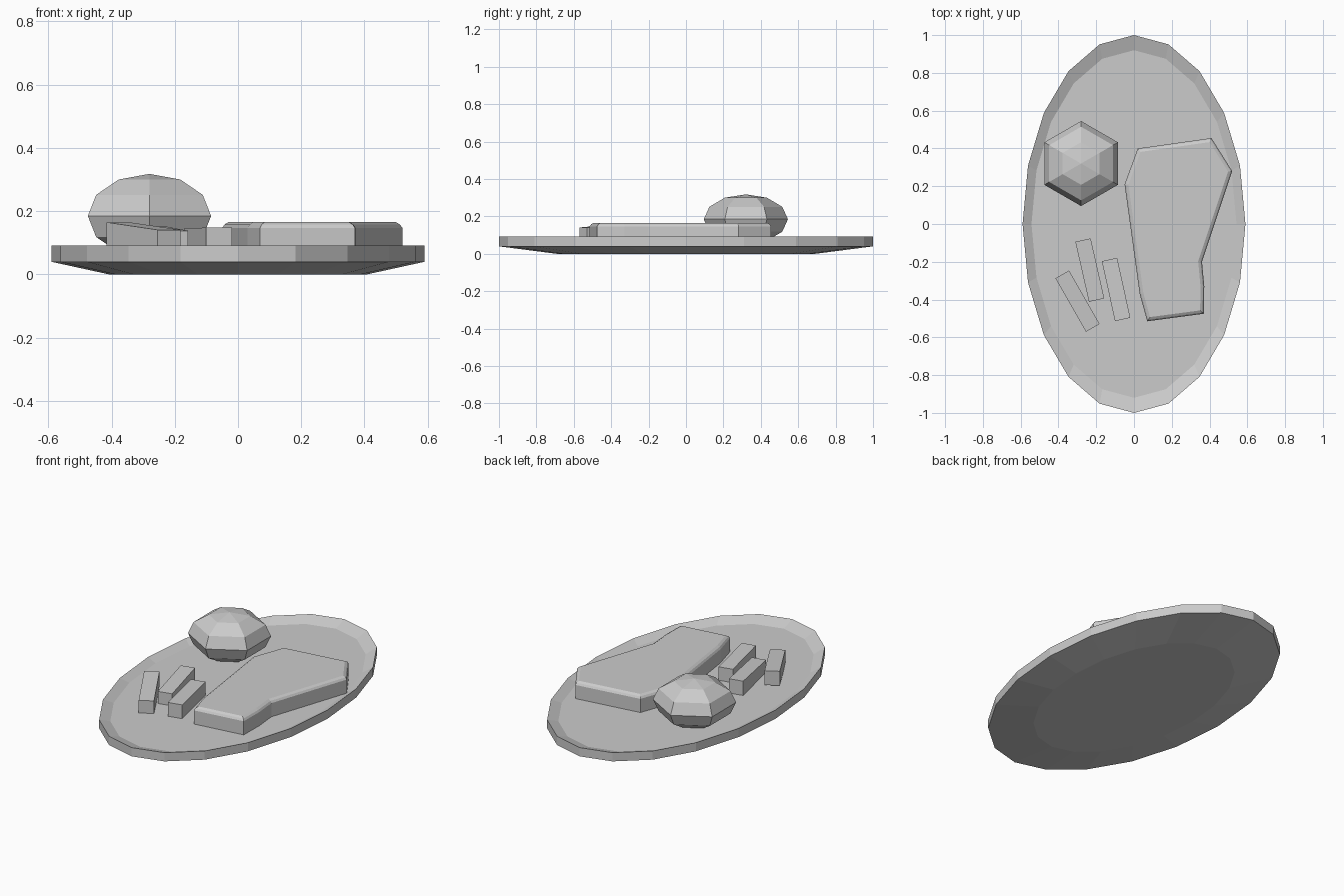
import bpy, bmesh, math
from mathutils import Vector

if "Cube" in bpy.data.objects:
    bpy.data.objects.remove(bpy.data.objects["Cube"])


def make_object(name, bm):
    bmesh.ops.recalc_face_normals(bm, faces=bm.faces)
    mesh = bpy.data.meshes.new(name)
    bm.to_mesh(mesh)
    bm.free()
    obj = bpy.data.objects.new(name, mesh)
    bpy.context.collection.objects.link(obj)
    return obj


def loft(name, loops):
    """Skin a stack of equal-length point loops and cap both ends."""
    bm = bmesh.new()
    rings = [[bm.verts.new(p) for p in loop] for loop in loops]
    n = len(rings[0])
    for a, b in zip(rings, rings[1:]):
        for i in range(n):
            j = (i + 1) % n
            bm.faces.new((a[i], a[j], b[j], b[i]))
    bm.faces.new(rings[0][::-1])
    bm.faces.new(rings[-1])
    return make_object(name, bm)


def ellipse(scale, z, sides=20):
    return [(0.59 * scale * math.cos(2 * math.pi * i / sides),
             scale * math.sin(2 * math.pi * i / sides), z) for i in range(sides)]


# Oval plate: foot, sloped underside, upright rim, shallow dished top
loft("plate", [ellipse(s, z) for s, z in
               [(0.69, 0), (1, 0.04), (1, 0.092), (0.92, 0.066)]])

# Steak slab with a rounded upper edge
outline = [(0.02, 0.40), (0.41, 0.455), (0.52, 0.28), (0.36, -0.20), (0.372, -0.33),
           (0.37, -0.475), (0.07, -0.515), (0.03, -0.37), (-0.05, 0.21)]


def inset(points, d):
    """Move a clockwise outline inwards by d, mitring the corners."""
    result = []
    for i, p in enumerate(points):
        p = Vector(p)
        e1 = (p - Vector(points[i - 1])).normalized()
        e2 = (Vector(points[(i + 1) % len(points)]) - p).normalized()
        n1, n2 = Vector((e1.y, -e1.x)), Vector((e2.y, -e2.x))
        result.append(p + (n1 + n2) * d / (1 + n1.dot(n2)))
    return result


loft("steak", [[(p[0], p[1], z) for p in inset(outline, d)] for d, z in
               [(0, 0.06), (0, 0.147), (0.007, 0.158), (0.02, 0.166)]])

# Faceted potato
bm = bmesh.new()
bmesh.ops.create_uvsphere(bm, u_segments=6, v_segments=6, radius=1)
potato = make_object("potato", bm)
potato.scale = (0.225, 0.225, 0.133)
potato.location = (-0.28, 0.32, 0.185)

# Three fries, each defined by the top centre of its back and front ends
fries = [((-0.27, -0.085, 0.152), (-0.198, -0.403, 0.138)),
         ((-0.13, -0.188, 0.146), (-0.06, -0.505, 0.148)),
         ((-0.38, -0.267, 0.165), (-0.218, -0.55, 0.141))]
for k, (back, front) in enumerate(fries):
    back, front = Vector(back), Vector(front)
    d = (front - back).normalized()
    side = Vector((-d.y, d.x, 0)).normalized() * 0.0415
    down = Vector((0, 0, -0.085))
    loft(f"fry_{k + 1}", [[p - side, p + side, p + side + down, p - side + down]
                          for p in (back, front)])
